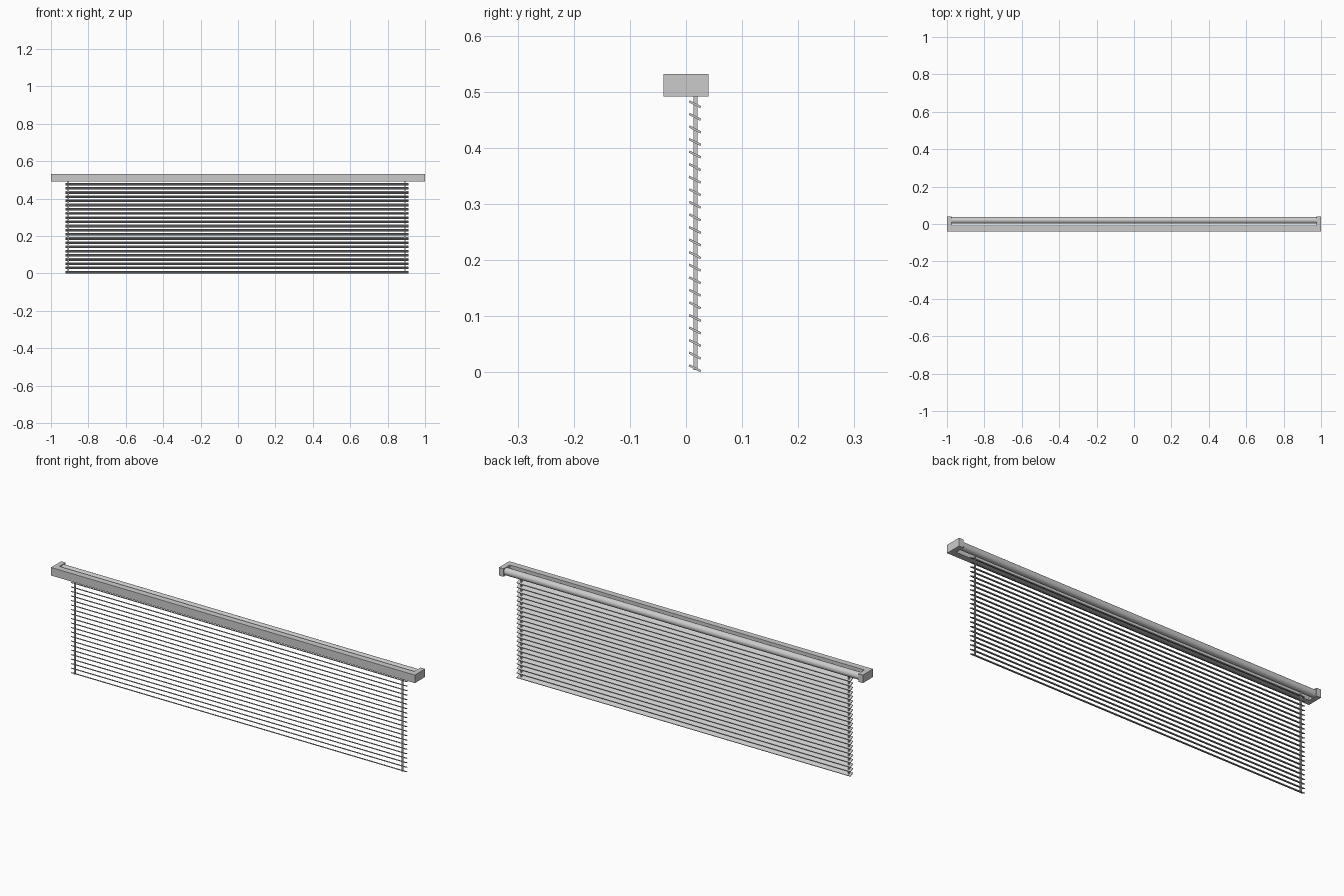
import bpy, bmesh, math
from mathutils import Matrix

cube = bpy.data.objects.get("Cube")
if cube:
    bpy.data.objects.remove(cube, do_unlink=True)

grey = bpy.data.materials.new("light_grey")
grey.use_nodes = True
grey.diffuse_color = (0.6, 0.6, 0.6, 1)
grey.node_tree.nodes["Principled BSDF"].inputs["Base Color"].default_value = (0.6, 0.6, 0.6, 1)


def finish(name, bm):
    bmesh.ops.recalc_face_normals(bm, faces=bm.faces)
    mesh = bpy.data.meshes.new(name)
    bm.to_mesh(mesh)
    bm.free()
    mesh.materials.append(grey)
    ob = bpy.data.objects.new(name, mesh)
    bpy.context.collection.objects.link(ob)
    return ob


def box(name, centre, size, tilt=0):
    bm = bmesh.new()
    matrix = (Matrix.Translation(centre) @ Matrix.Rotation(tilt, 4, 'X')
              @ Matrix.Diagonal((*size, 1)))
    bmesh.ops.create_cube(bm, size=1, matrix=matrix)
    return finish(name, bm)


# Head rail: U-shaped outline with the front bar and two end caps, open at the back
RAIL_BOTTOM, RAIL_TOP = 0.492, 0.532
CAP, INNER = 0.975, -0.009
outline = [(-1, -0.04), (1, -0.04), (1, 0.04), (CAP, 0.04),
           (CAP, INNER), (-CAP, INNER), (-CAP, 0.04), (-1, 0.04)]
bm = bmesh.new()
base = bm.faces.new([bm.verts.new((x, y, RAIL_BOTTOM)) for x, y in outline])
top = bmesh.ops.extrude_face_region(bm, geom=[base])["geom"]
bmesh.ops.translate(bm, vec=(0, 0, RAIL_TOP - RAIL_BOTTOM),
                    verts=[g for g in top if isinstance(g, bmesh.types.BMVert)])
finish("head_rail", bm)

# Roller between the end caps
bm = bmesh.new()
bmesh.ops.create_cone(bm, cap_ends=True, segments=32, radius1=0.018, radius2=0.018,
                      depth=2 * CAP, matrix=Matrix.Translation((0, 0.02, 0.512))
                      @ Matrix.Rotation(math.pi / 2, 4, 'Y'))
roller = finish("roller", bm)
bpy.ops.object.select_all(action='DESELECT')
roller.select_set(True)
bpy.context.view_layer.objects.active = roller
bpy.ops.object.shade_smooth_by_angle(angle=math.radians(40))

# Tilted slats, front edge raised
for i in range(22):
    box(f"slat_{i + 1}", (-0.005, 0.016, 0.0075 + i * 0.0224),
        (1.834, 0.023, 0.004), math.radians(-27))

# Cords through the slat ends
for name, x in (("right_cord", -0.907), ("left_cord", 0.893)):
    box(name, (x, 0.017, 0.251), (0.007, 0.007, 0.494))
